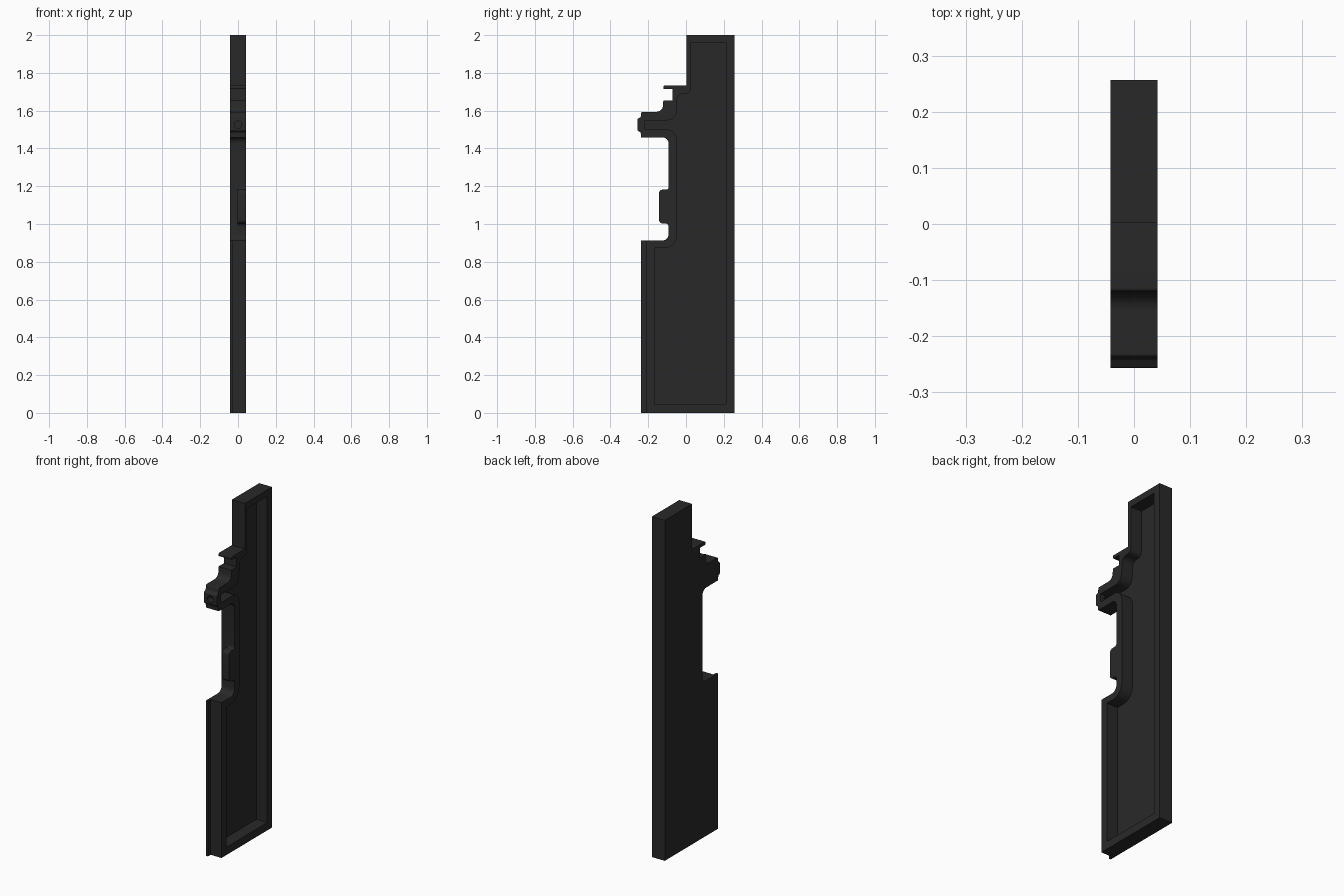
import bpy, bmesh, math
from mathutils import Vector

if "Cube" in bpy.data.objects:
    bpy.data.objects.remove(bpy.data.objects["Cube"])

HALF = 0.042      # half thickness of the panel
FLOOR = -0.029    # x level of the pocket floor and of the thin lip


def rounded(points, steps=6):
    """Turn (y, z, radius) corners into a polyline with true corner arcs."""
    out = []
    n = len(points)
    for i, (y, z, r) in enumerate(points):
        p = Vector((y, z))
        if r == 0:
            out.append(p)
            continue
        a = (Vector(points[i - 1][:2]) - p).normalized()
        b = (Vector(points[(i + 1) % n][:2]) - p).normalized()
        half = a.angle(b) / 2
        centre = p + (a + b).normalized() * r / math.sin(half)
        s = p + a * r / math.tan(half) - centre
        e = p + b * r / math.tan(half) - centre
        start = math.atan2(s.y, s.x)
        sweep = math.remainder(math.atan2(e.y, e.x) - start, math.tau)
        for k in range(steps + 1):
            t = start + sweep * k / steps
            out.append(centre + r * Vector((math.cos(t), math.sin(t))))
    return out


def prism(name, points, x0, x1):
    """Extrude a y-z profile along x."""
    bm = bmesh.new()
    face = bm.faces.new([bm.verts.new((x0, p.x, p.y)) for p in rounded(points)])
    res = bmesh.ops.extrude_face_region(bm, geom=[face], use_keep_orig=True)
    moved = [v for v in res["geom"] if isinstance(v, bmesh.types.BMVert)]
    bmesh.ops.translate(bm, verts=moved, vec=(x1 - x0, 0, 0))
    bmesh.ops.recalc_face_normals(bm, faces=bm.faces)
    mesh = bpy.data.meshes.new(name)
    bm.to_mesh(mesh)
    bm.free()
    ob = bpy.data.objects.new(name, mesh)
    bpy.context.collection.objects.link(ob)
    return ob


def combine(target, other, operation):
    """Apply a boolean and discard the helper."""
    mod = target.modifiers.new(operation, "BOOLEAN")
    mod.object, mod.operation, mod.solver = other, operation, "EXACT"
    bpy.context.view_layer.objects.active = target
    bpy.ops.object.modifier_apply(modifier=mod.name)
    bpy.data.objects.remove(other, do_unlink=True)


# Main panel outline
panel = prism("panel", [
    (0.257, 0, 0), (0.257, 2, 0), (0.003, 2, 0), (0.003, 1.733, 0),
    (-0.12, 1.733, 0.006), (-0.12, 1.714, 0.006), (-0.072, 1.714, 0),
    (-0.072, 1.655, 0), (-0.12, 1.655, 0), (-0.124, 1.594, 0.034),
    (-0.236, 1.594, 0.006), (-0.24, 1.566, 0.01), (-0.257, 1.556, 0.006),
    (-0.257, 1.495, 0.006), (-0.24, 1.485, 0.01), (-0.238, 1.459, 0),
    (-0.092, 1.459, 0.034), (-0.092, 0.912, 0.034),
    (-0.238, 0.912, 0), (-0.238, 0, 0)], -HALF, HALF)

# Half-thickness tab on the front edge
tab = prism("tab", [
    (-0.08, 0.97, 0), (-0.092, 0.97, 0), (-0.092, 1.003, 0.018),
    (-0.143, 1.003, 0.02), (-0.143, 1.182, 0.02), (-0.092, 1.182, 0.012),
    (-0.092, 1.21, 0), (-0.08, 1.21, 0)], -0.003, HALF)
combine(panel, tab, "UNION")

# Open pocket on the right side
pocket = prism("pocket_cutter", [
    (0.211, 0.046, 0), (0.211, 1.961, 0), (0.024, 1.961, 0),
    (0.024, 1.69, 0.025), (-0.047, 1.69, 0.035), (-0.05, 1.549, 0.05),
    (-0.22, 1.549, 0), (-0.22, 1.502, 0), (-0.048, 1.502, 0.06),
    (-0.048, 0.872, 0.07), (-0.168, 0.872, 0), (-0.168, 0.046, 0)],
    FLOOR, 0.1)
combine(panel, pocket, "DIFFERENCE")

# Rebate that leaves a thin lip along the lower front edge
rebate = prism("rebate_cutter", [
    (-0.3, -0.1, 0), (-0.213, -0.1, 0), (-0.213, 1.0, 0), (-0.3, 1.0, 0)],
    FLOOR, 0.1)
combine(panel, rebate, "DIFFERENCE")

# Small round hole in the nose
bpy.ops.mesh.primitive_cylinder_add(vertices=16, radius=0.02, depth=0.08,
                                    location=(0, -0.25, 1.526),
                                    rotation=(math.pi / 2, 0, 0))
combine(panel, bpy.context.object, "DIFFERENCE")

# Dark finish and sharp-edged shading
mat = bpy.data.materials.new("dark_metal")
mat.diffuse_color = (0.022, 0.022, 0.022, 1)
mat.use_nodes = True
mat.node_tree.nodes["Principled BSDF"].inputs["Base Color"].default_value = mat.diffuse_color
panel.data.materials.clear()
panel.data.materials.append(mat)
for poly in panel.data.polygons:
    poly.material_index = 0
bpy.ops.object.select_all(action="DESELECT")
panel.select_set(True)
bpy.context.view_layer.objects.active = panel
bpy.ops.object.shade_smooth_by_angle(angle=math.radians(30))
